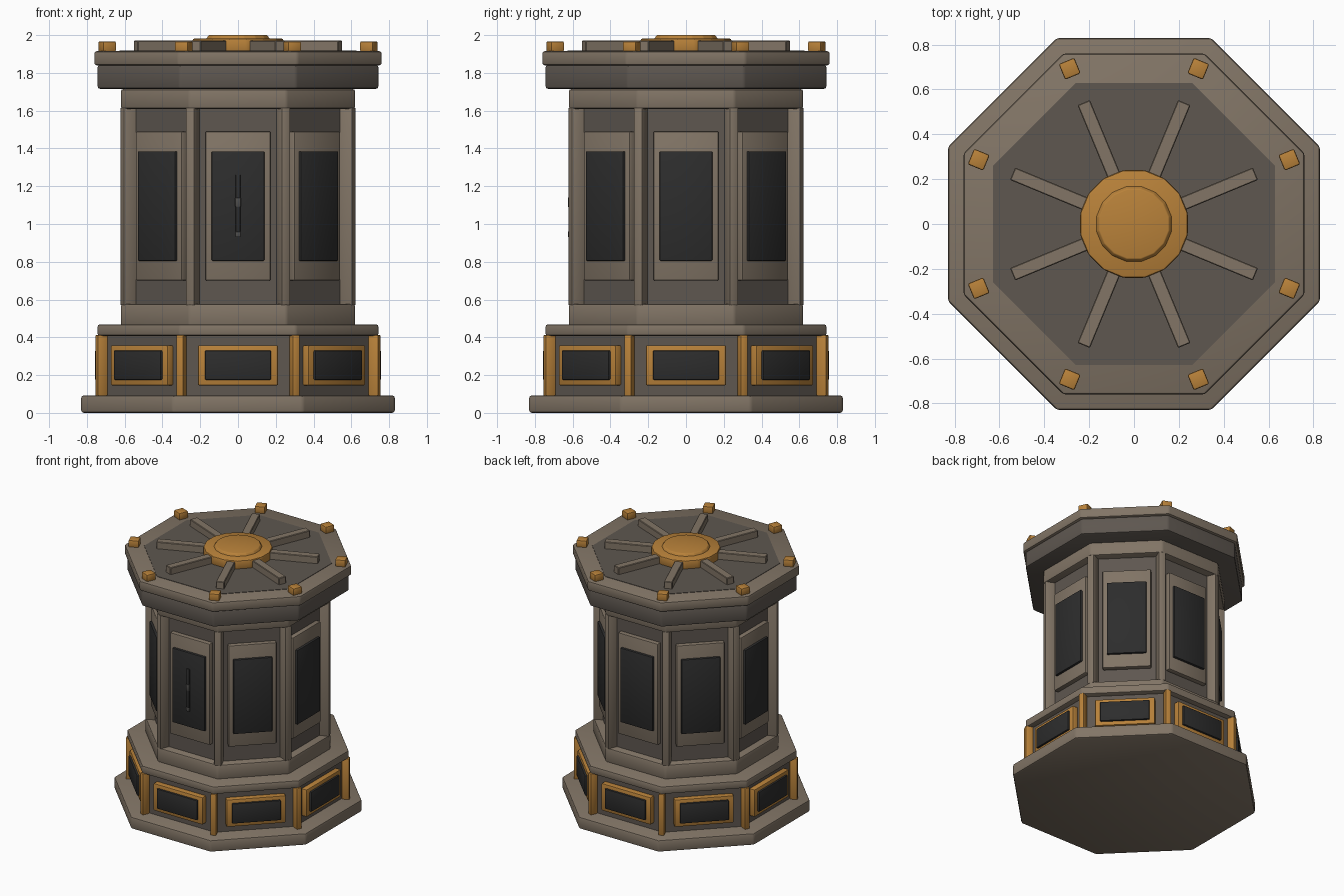
import bpy, bmesh, math
from mathutils import Matrix, Vector

if "Cube" in bpy.data.objects:
    bpy.data.objects.remove(bpy.data.objects["Cube"])


def material(name, rgb):
    m = bpy.data.materials.new(name)
    m.diffuse_color = (*rgb, 1.0)
    m.use_nodes = True
    m.node_tree.nodes["Principled BSDF"].inputs["Base Color"].default_value = m.diffuse_color
    return m


TRIM = material("light stone", (0.223, 0.178, 0.133))
WALL = material("dark stone", (0.112, 0.095, 0.080))
GOLD = material("aged gold", (0.485, 0.223, 0.042))
PANEL = material("black panel", (0.026, 0.026, 0.026))
METAL = material("grey metal", (0.075, 0.073, 0.070))


def finish(name, bm, mat, bevel, segments=2):
    if bevel:
        bmesh.ops.bevel(bm, geom=bm.edges[:], offset=bevel, segments=segments,
                        profile=0.5, affect='EDGES', clamp_overlap=True)
    mesh = bpy.data.meshes.new(name)
    bm.to_mesh(mesh)
    bm.free()
    mesh.materials.append(mat)
    ob = bpy.data.objects.new(name, mesh)
    bpy.context.collection.objects.link(ob)
    return ob


def prism(name, apothem, z0, z1, mat, bevel=0.0, sides=8, top=None):
    """Upright prism with flat sides facing the axes; top is the upper apothem."""
    k = 1 / math.cos(math.pi / sides)
    bm = bmesh.new()
    bmesh.ops.create_cone(bm, cap_ends=True, segments=sides, radius1=apothem * k,
                          radius2=(top or apothem) * k, depth=z1 - z0,
                          matrix=Matrix.Translation((0, 0, (z0 + z1) / 2))
                          @ Matrix.Rotation(math.pi / sides, 4, 'Z'))
    return finish(name, bm, mat, bevel)


def block(name, angle, r0, r1, width, z0, z1, mat, bevel=0.0, segments=2):
    """Box reaching from radius r0 to r1 along the given angle."""
    bm = bmesh.new()
    bmesh.ops.create_cube(bm, size=1.0)
    bmesh.ops.scale(bm, vec=Vector((r1 - r0, width, z1 - z0)), verts=bm.verts)
    bmesh.ops.translate(bm, vec=Vector(((r0 + r1) / 2, 0, (z0 + z1) / 2)), verts=bm.verts)
    bmesh.ops.rotate(bm, cent=(0, 0, 0), matrix=Matrix.Rotation(angle, 3, 'Z'), verts=bm.verts)
    return finish(name, bm, mat, bevel, segments)


# Stacked octagonal slabs and walls, bottom to top
prism("base_slab", 0.83, 0.0, 0.093, TRIM, 0.014)
prism("plinth_wall", 0.70, 0.08, 0.42, WALL)
prism("plinth_cap", 0.743, 0.408, 0.469, TRIM, 0.012)
prism("lower_collar", 0.62, 0.46, 0.577, TRIM, 0.012)
prism("main_wall", 0.56, 0.56, 1.63, WALL)
prism("upper_collar", 0.62, 1.61, 1.714, TRIM, 0.012)
prism("cornice", 0.743, 1.716, 1.842, WALL, 0.012)
prism("roof_slab", 0.76, 1.84, 1.915, TRIM, 0.012)
prism("roof_inlay", 0.628, 1.91, 1.918, WALL)

# Parts repeated on every face and every corner
for i in range(8):
    face = -math.pi / 2 + i * math.pi / 4
    corner = face + math.pi / 8
    block("plinth_frame", face, 0.68, 0.742, 0.425, 0.145, 0.358, GOLD, 0.008)
    block("plinth_panel", face, 0.72, 0.757, 0.35, 0.175, 0.33, PANEL, 0.006)
    block("wall_frame", face, 0.54, 0.595, 0.345, 0.70, 1.49, TRIM, 0.008)
    block("wall_panel", face, 0.57, 0.613, 0.28, 0.805, 1.385, PANEL, 0.006)
    block("plinth_post", corner, 0.755, 0.81, 0.04, 0.09, 0.412, GOLD, 0.005)
    block("wall_post", corner, 0.585, 0.666, 0.052, 0.57, 1.615, TRIM, 0.006)
    block("roof_spoke", corner, 0.18, 0.586, 0.06, 1.91, 1.971, TRIM, 0.004, 1)
    block("roof_stud", corner, 0.712, 0.787, 0.075, 1.912, 1.967, GOLD, 0.008)

# Central roof hub
prism("hub_ring", 0.24, 1.912, 1.982, GOLD, 0.01, 16)
prism("hub_dome", 0.172, 1.975, 2.0, GOLD, 0.004, 16, 0.155)

# Door handle on the front panel
front = -math.pi / 2
block("handle_bar", front, 0.608, 0.622, 0.026, 0.93, 1.26, PANEL, 0.004)
block("handle_grip", front, 0.61, 0.626, 0.03, 1.09, 1.14, METAL, 0.004)
block("handle_foot", front, 0.61, 0.625, 0.028, 0.93, 0.96, METAL, 0.004)

# Smooth the bevels while keeping the flat sides crisp
for ob in bpy.context.collection.objects:
    ob.select_set(True)
    bpy.context.view_layer.objects.active = ob
bpy.ops.object.shade_smooth_by_angle(angle=math.radians(30))
